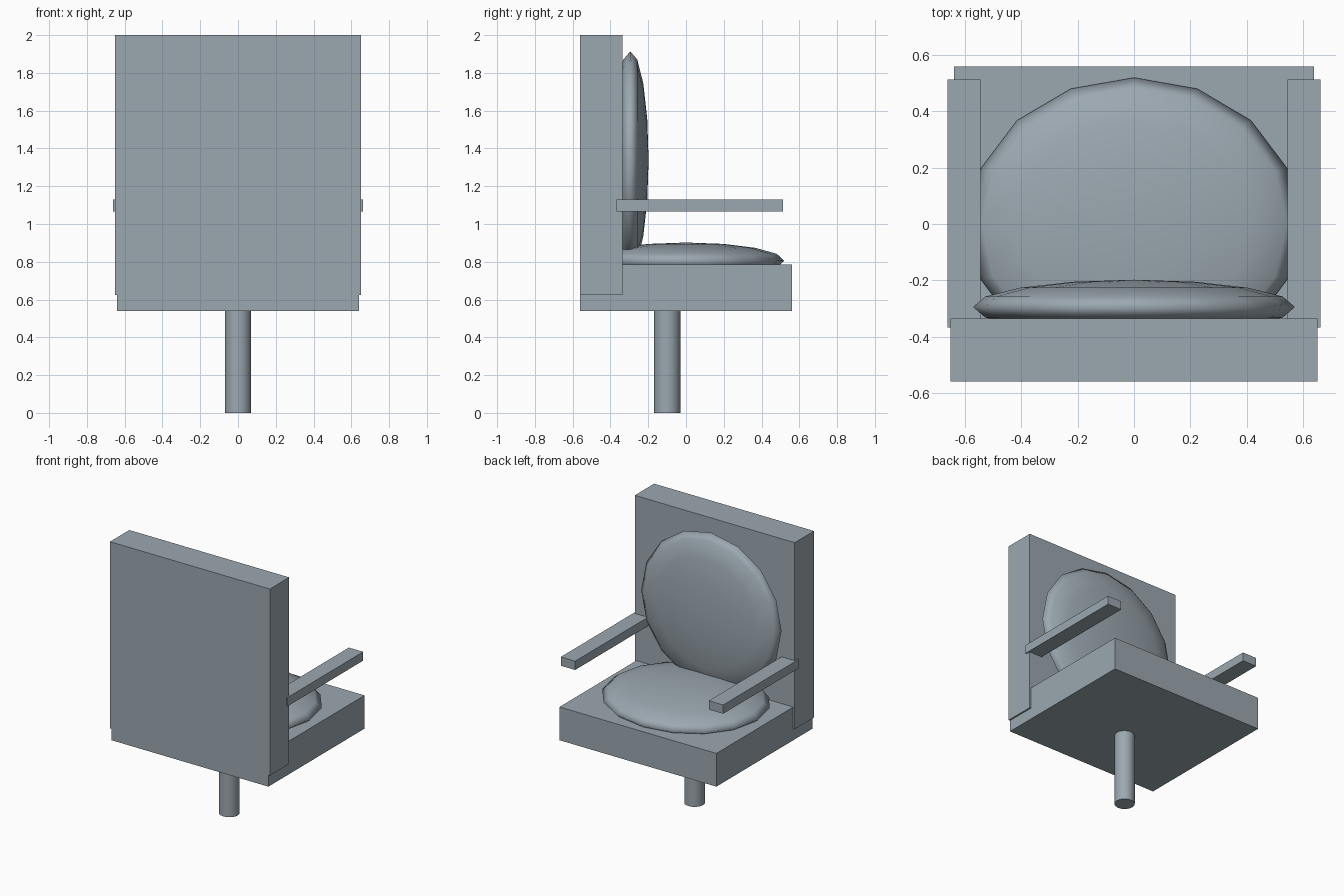
import bpy
import math

if "Cube" in bpy.data.objects:
    bpy.data.objects.remove(bpy.data.objects["Cube"], do_unlink=True)

# One blue-grey colour for the whole chair
grey = bpy.data.materials.new("blue_grey")
colour = (0.33, 0.39, 0.435, 1)
grey.use_nodes = True
grey.diffuse_color = colour
grey.node_tree.nodes["Principled BSDF"].inputs["Base Color"].default_value = colour


def finish(name, scale=(1, 1, 1), rotation=(0, 0, 0)):
    """Name, size and colour the object just added."""
    obj = bpy.context.object
    obj.name = name
    obj.scale = scale
    obj.rotation_euler = rotation
    bpy.ops.object.transform_apply(location=False, rotation=True, scale=True)
    obj.data.materials.append(grey)
    return obj


def box(name, low, high):
    centre = [(a + b) / 2 for a, b in zip(low, high)]
    bpy.ops.mesh.primitive_cube_add(size=1, location=centre)
    return finish(name, [b - a for a, b in zip(low, high)])


def cushion(name, centre, radii, tilt=0):
    """Flattened sphere; tilt turns its poles from up to forward."""
    bpy.ops.mesh.primitive_uv_sphere_add(segments=16, ring_count=8, location=centre)
    finish(name, radii, (tilt, 0, 0))
    bpy.ops.object.shade_smooth()


# Seat block and upright back panel
box("seat", (-0.64, -0.56, 0.54), (0.64, 0.56, 0.785))
box("backrest", (-0.652, -0.56, 0.625), (0.652, -0.335, 2.0))

# Armrests on both sides
for side, name in ((1, "left_armrest"), (-1, "right_armrest")):
    inner, outer = sorted((side * 0.545, side * 0.662))
    box(name, (inner, -0.367, 1.065), (outer, 0.513, 1.13))

# Seat and back cushions, partly sunk into the blocks
cushion("seat_cushion", (0, 0, 0.805), (0.588, 0.52, 0.097))
cushion("back_cushion", (0, -0.295, 1.34), (0.572, 0.574, 0.097), math.radians(90))

# Pedestal post
bpy.ops.mesh.primitive_cylinder_add(vertices=16, radius=0.07, depth=0.54,
                                    location=(0, -0.1, 0.27))
finish("post")
bpy.ops.object.shade_smooth_by_angle(angle=math.radians(30))
